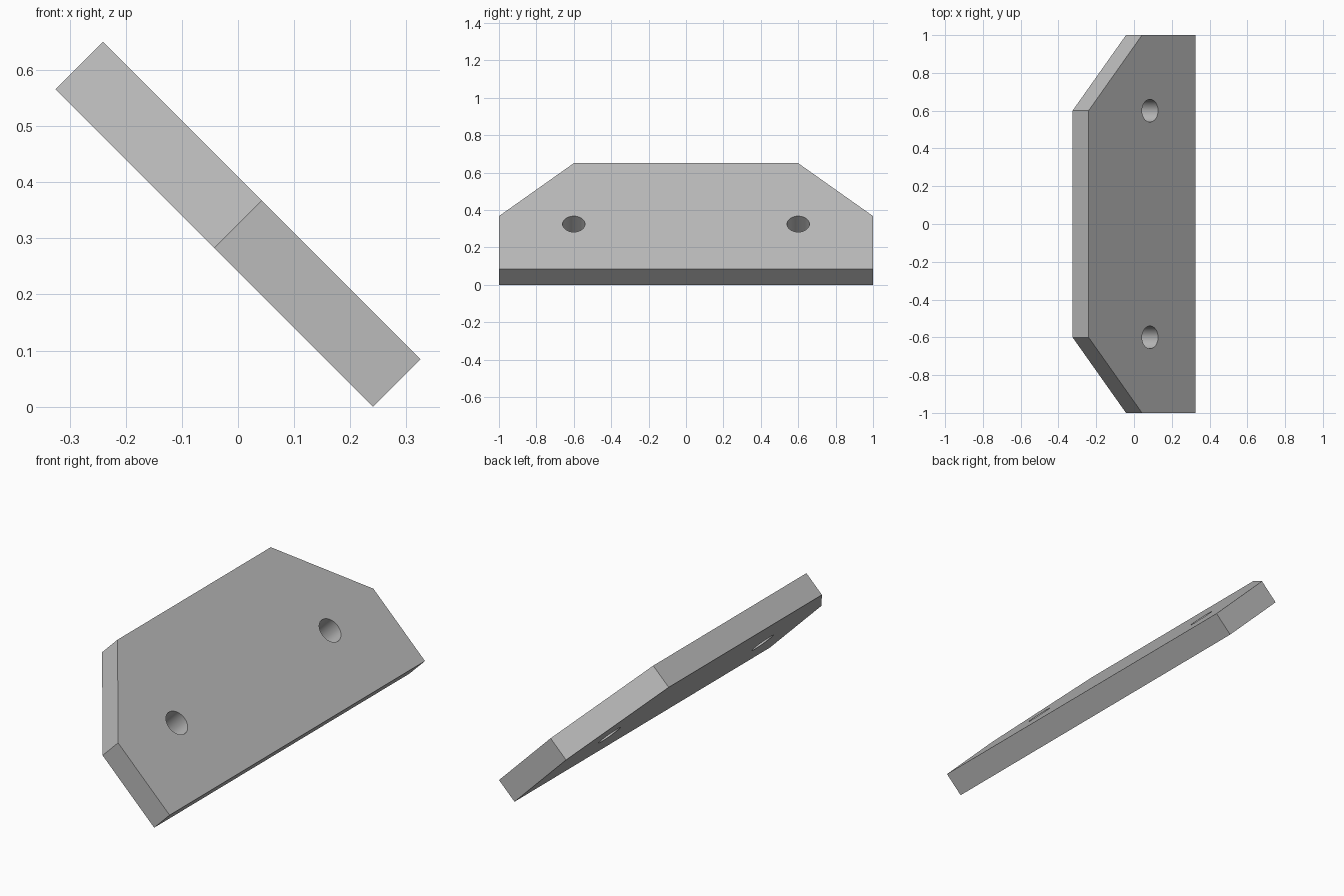
import bpy
import bmesh
from math import radians, sin, cos, pi
from mathutils import Matrix

cube = bpy.data.objects.get("Cube")
if cube:
    bpy.data.objects.remove(cube, do_unlink=True)

THICKNESS = 0.12
HALF_WIDTH = 0.4
HALF_LENGTH = 1.0
SHOULDER_Y = 0.6
HOLE_X, HOLE_Y, HOLE_RADIUS = 0.06, 0.6, 0.06
GREY = (0.5, 0.5, 0.5, 1)

# Single plain grey material
grey = bpy.data.materials.new("plain grey")
grey.use_nodes = True
grey.diffuse_color = GREY
grey.node_tree.nodes["Principled BSDF"].inputs["Base Color"].default_value = GREY


def prism(name, outline, depth):
    """Extrude a flat outline symmetrically about z = 0."""
    bm = bmesh.new()
    face = bm.faces.new([bm.verts.new((x, y, -depth / 2)) for x, y in outline])
    top = bmesh.ops.extrude_face_region(bm, geom=[face])["geom"]
    bmesh.ops.translate(bm, vec=(0, 0, depth),
                        verts=[v for v in top if isinstance(v, bmesh.types.BMVert)])
    bmesh.ops.recalc_face_normals(bm, faces=bm.faces)
    mesh = bpy.data.meshes.new(name)
    bm.to_mesh(mesh)
    bm.free()
    mesh.materials.append(grey)
    obj = bpy.data.objects.new(name, mesh)
    bpy.context.collection.objects.link(obj)
    return obj


# Plate with two clipped corners along its upper edge
half = [(-HALF_WIDTH, SHOULDER_Y), (0, HALF_LENGTH), (HALF_WIDTH, HALF_LENGTH)]
plate = prism("mounting_plate", half + [(x, -y) for x, y in reversed(half)], THICKNESS)
bpy.context.view_layer.objects.active = plate
plate.select_set(True)

# Two bolt holes, mirrored along the length
for side in (-1, 1):
    circle = [(HOLE_X + HOLE_RADIUS * cos(a), side * HOLE_Y + HOLE_RADIUS * sin(a))
              for a in (2 * pi * i / 48 for i in range(48))]
    cutter = prism("hole_cutter", circle, THICKNESS * 2)
    cutter.hide_render = True
    cut = plate.modifiers.new("bolt hole", 'BOOLEAN')
    cut.operation = 'DIFFERENCE'
    cut.solver = 'EXACT'
    cut.object = cutter
    bpy.ops.object.modifier_apply(modifier=cut.name)
    bpy.data.objects.remove(cutter, do_unlink=True)

bpy.ops.object.shade_smooth_by_angle(angle=radians(25))

# Lean the plate at 45 degrees with its lower edge on the ground
plate.data.transform(Matrix.Rotation(radians(45), 4, 'Y'))
plate.location.z = (2 * HALF_WIDTH + THICKNESS) / 2 * sin(radians(45))
